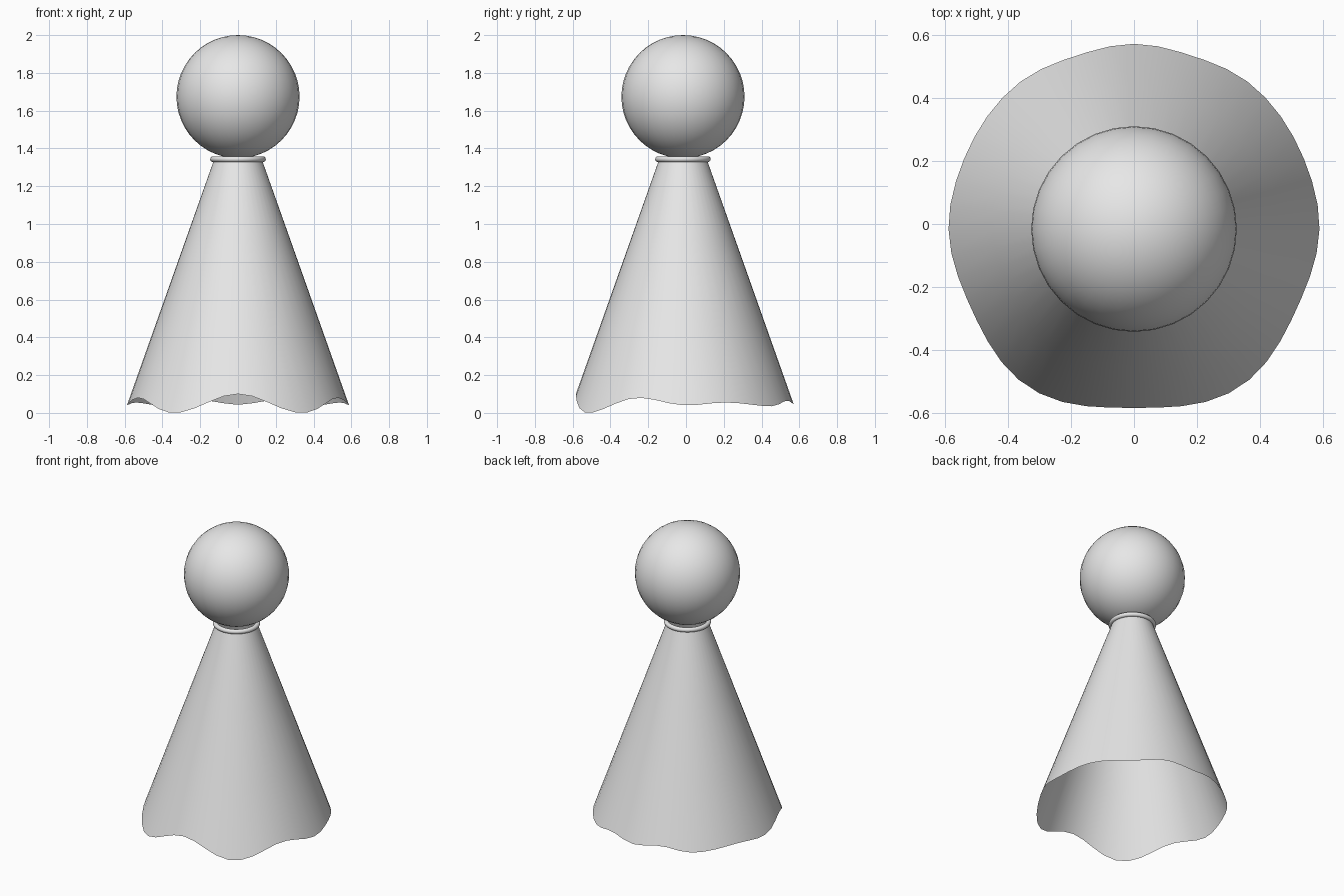
import bpy, bmesh, math

cube = bpy.data.objects.get("Cube")
if cube:
    bpy.data.objects.remove(cube, do_unlink=True)

CENTRE_Y = -0.016
SEGMENTS = 48

grey = bpy.data.materials.new("light_grey")
grey.use_nodes = True
colour = (0.8, 0.8, 0.8, 1)
grey.diffuse_color = colour
grey.node_tree.nodes["Principled BSDF"].inputs["Base Color"].default_value = colour


def finish(obj, name):
    obj.name = name
    obj.data.materials.append(grey)
    bpy.ops.object.select_all(action='DESELECT')
    obj.select_set(True)
    bpy.context.view_layer.objects.active = obj
    bpy.ops.object.shade_smooth_by_angle(angle=math.radians(50))


# Hem crests and troughs: (degrees away from the front, height), same on both sides
HEM = [(0, 0.10), (34, 0.0), (66, 0.08), (92, 0.04), (112, 0.055),
       (142, 0.035), (162, 0.065), (180, 0.043)]


def hem_height(angle):
    deg = abs((math.degrees(angle) + 180) % 360 - 180)
    for (a, za), (b, zb) in zip(HEM, HEM[1:]):
        if deg <= b:
            t = (1 - math.cos(math.pi * (deg - a) / (b - a))) / 2
            return za + (zb - za) * t
    return HEM[-1][1]


# Robe: open cone with a wavy lower hem
TOP_Z, TOP_R, SLOPE = 1.345, 0.125, 0.355
bm = bmesh.new()
rings = []
for t in (0, 0.35, 0.7, 1):
    ring = []
    for i in range(SEGMENTS):
        a = 2 * math.pi * i / SEGMENTS
        z = TOP_Z + (hem_height(a) - TOP_Z) * t
        r = TOP_R + SLOPE * (TOP_Z - z)
        ring.append(bm.verts.new((r * math.sin(a), CENTRE_Y - r * math.cos(a), z)))
    rings.append(ring)
for upper, lower in zip(rings, rings[1:]):
    for i in range(SEGMENTS):
        j = (i + 1) % SEGMENTS
        bm.faces.new((upper[i], lower[i], lower[j], upper[j]))
mesh = bpy.data.meshes.new("robe")
bm.to_mesh(mesh)
bm.free()
robe = bpy.data.objects.new("robe", mesh)
bpy.context.collection.objects.link(robe)
finish(robe, "robe")

# Collar ring at the neck
bpy.ops.mesh.primitive_torus_add(major_segments=SEGMENTS, minor_segments=12,
                                 major_radius=0.132, minor_radius=0.015,
                                 location=(0, CENTRE_Y, 1.343))
finish(bpy.context.object, "collar")

# Round head
bpy.ops.mesh.primitive_uv_sphere_add(segments=32, ring_count=24, radius=0.326,
                                     location=(0, CENTRE_Y, 1.674))
finish(bpy.context.object, "head")
